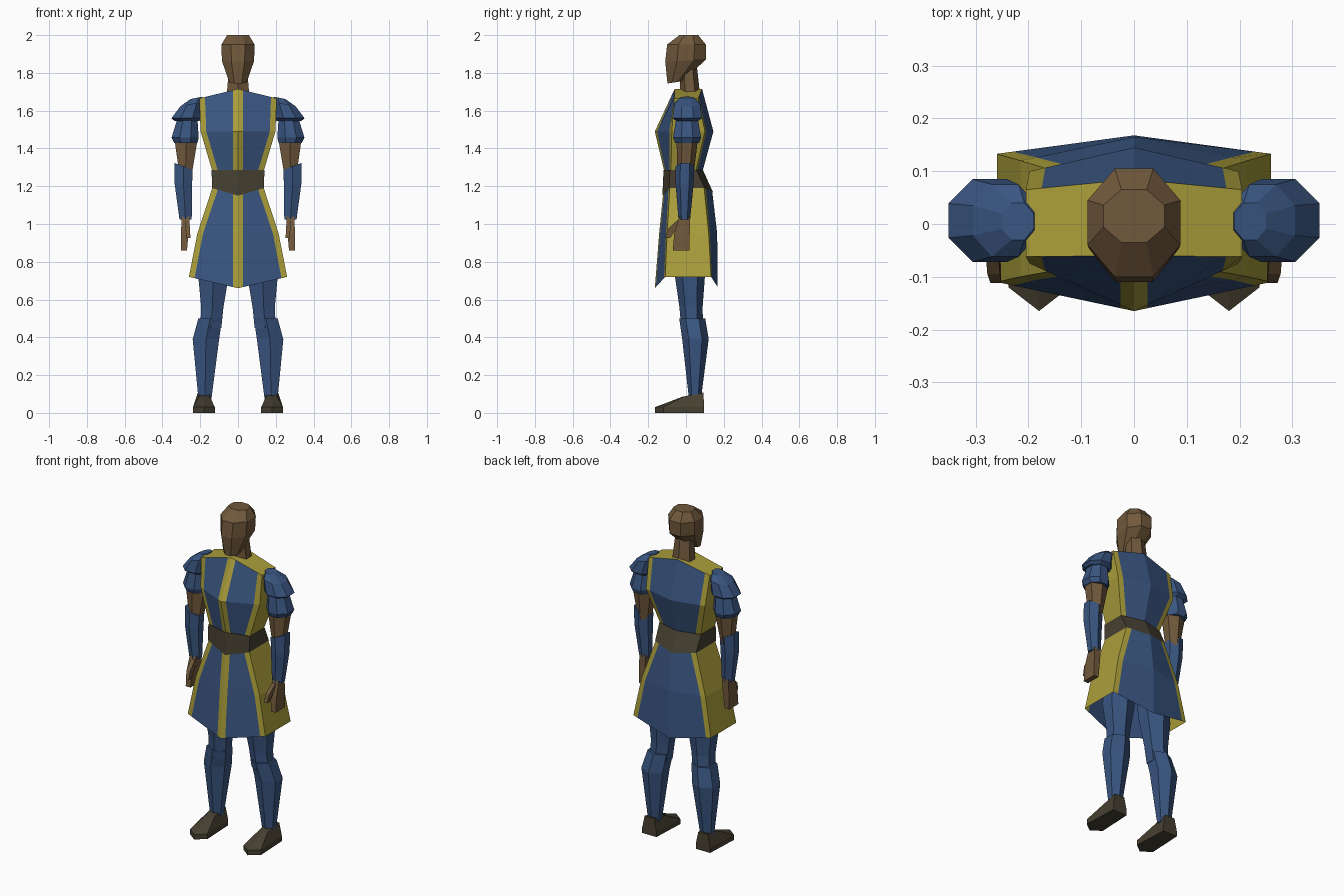
import bpy, bmesh, math

if "Cube" in bpy.data.objects:
    bpy.data.objects.remove(bpy.data.objects["Cube"])


def material(name, rgb):
    m = bpy.data.materials.new(name)
    m.diffuse_color = (*rgb, 1)
    m.use_nodes = True
    m.node_tree.nodes["Principled BSDF"].inputs["Base Color"].default_value = m.diffuse_color
    return m


BLUE = material("blue cloth", (0.042, 0.092, 0.22))
GOLD = material("gold trim", (0.40, 0.34, 0.043))
SKIN = material("brown skin", (0.165, 0.10, 0.045))
DARK = material("dark leather", (0.062, 0.051, 0.031))


def finish(bm, name, mats):
    mesh = bpy.data.meshes.new(name)
    bm.to_mesh(mesh)
    bm.free()
    for m in mats:
        mesh.materials.append(m)
    obj = bpy.data.objects.new(name, mesh)
    bpy.context.collection.objects.link(obj)
    return obj


def loft(name, mat, n, rows, side=1):
    """Closed n-sided loft; row = x0, x1, y0, y1, z, tilt in x, tilt in y."""
    bm = bmesh.new()
    angles = [2 * math.pi * (i + 0.5) / n for i in range(n)]
    cm = max(abs(math.cos(a)) for a in angles)
    sm = max(abs(math.sin(a)) for a in angles)
    rings = []
    for row in rows:
        x0, x1, y0, y1, z, tx, ty = (tuple(row) + (0, 0))[:7]
        ring = []
        for a in angles:
            c, s = math.cos(a) / cm, math.sin(a) / sm
            ring.append(bm.verts.new((side * ((x0 + x1) / 2 + c * (x1 - x0) / 2),
                                      (y0 + y1) / 2 + s * (y1 - y0) / 2,
                                      z + tx * c + ty * s)))
        rings.append(ring)
    for a, b in zip(rings, rings[1:]):
        for i in range(n):
            j = (i + 1) % n
            bm.faces.new((a[i], a[j], b[j], b[i]))
    bm.faces.new(rings[0])
    bm.faces.new(rings[-1])
    bmesh.ops.recalc_face_normals(bm, faces=bm.faces)
    return finish(bm, name, [mat])


def garment(name, mats, rows, cap=False):
    """Six-cornered shell with a front stripe and edge stripes, bottom to top.
    row = corner x, corner z, front z, back z, front y, front corner y,
    back corner y, back y"""
    bm = bmesh.new()
    rings = []
    for x, z, fz, bz, fy, cfy, cby, by in rows:
        def front(px):
            t = px / x
            return (px, fy + (cfy - fy) * t, fz + (z - fz) * t)

        def back(px):
            t = px / x
            return (px, by + (cby - by) * t, bz + (z - bz) * t)
        half = [front(0), front(0.026), front(x - 0.03), front(x),
                back(x), back(x - 0.03), back(0)]
        pts = half + [(-p[0], p[1], p[2]) for p in half[5:0:-1]]
        rings.append([bm.verts.new(p) for p in pts])
    colours = [1, 0, 1, 1, 1, 0]
    colours += colours[::-1]
    for a, b in zip(rings, rings[1:]):
        for i in range(12):
            j = (i + 1) % 12
            bm.faces.new((a[i], a[j], b[j], b[i])).material_index = colours[i]
    if cap:
        t = rings[-1]
        for ids in ((2, 3, 4, 5), (0, 1, 2, 5, 6), (0, 6, 7, 10, 11), (7, 8, 9, 10)):
            bm.faces.new([t[i] for i in ids]).material_index = 1
    return finish(bm, name, mats)


# Head and neck
loft("head", SKIN, 8, [
    (-0.045, 0.045, -0.098, -0.02, 1.75, 0, 0.006),
    (-0.085, 0.085, -0.11, 0.105, 1.865, 0, 0.005),
    (-0.088, 0.088, -0.10, 0.105, 1.95),
    (-0.058, 0.058, -0.035, 0.065, 2.0)])
loft("neck", SKIN, 6, [
    (-0.06, 0.06, -0.03, 0.075, 1.68),
    (-0.045, 0.045, -0.035, 0.055, 1.86)])

# Tunic, belt and skirt
garment("tunic_top", [BLUE, GOLD], [
    (0.133, 1.27, 1.27, 1.27, -0.113, -0.08, 0.05, 0.085),
    (0.198, 1.49, 1.49, 1.49, -0.165, -0.075, 0.10, 0.145),
    (0.205, 1.665, 1.715, 1.715, -0.06, -0.062, 0.065, 0.085)], cap=True)
garment("belt", [DARK, DARK], [
    (0.137, 1.19, 1.15, 1.17, -0.125, -0.09, 0.10, 0.142),
    (0.140, 1.285, 1.285, 1.285, -0.119, -0.085, 0.055, 0.09)], cap=True)
garment("tunic_skirt", [BLUE, GOLD], [
    (0.26, 0.72, 0.66, 0.665, -0.165, -0.11, 0.133, 0.168),
    (0.215, 0.95, 0.95, 0.95, -0.142, -0.10, 0.12, 0.165),
    (0.133, 1.20, 1.17, 1.18, -0.12, -0.085, 0.095, 0.138)])


def foot(name, side):
    """Pointed shoe: sole outline, low rim and a narrower ankle top."""
    bm = bmesh.new()
    plan = [(0.18, -0.165), (0.238, -0.12), (0.228, 0.095), (0.132, 0.095), (0.122, -0.12)]
    top = [(0.178, -0.02, 0.085), (0.205, -0.01, 0.087), (0.212, 0.093, 0.108),
           (0.148, 0.093, 0.108), (0.15, -0.01, 0.087)]
    rings = [[bm.verts.new((side * x, y, z)) for x, y in plan] for z in (0, 0.03)]
    rings.append([bm.verts.new((side * x, y, z)) for x, y, z in top])
    for a, b in zip(rings, rings[1:]):
        for i in range(5):
            j = (i + 1) % 5
            bm.faces.new((a[i], a[j], b[j], b[i]))
    bm.faces.new(rings[0])
    bm.faces.new(rings[2])
    bmesh.ops.recalc_face_normals(bm, faces=bm.faces)
    finish(bm, name, [DARK])


for side, tag in ((1, "left"), (-1, "right")):
    # Legs
    loft(tag + "_thigh", BLUE, 6, [
        (0.088, 0.20, -0.025, 0.09, 0.45),
        (0.077, 0.195, -0.035, 0.088, 0.56),
        (0.05, 0.21, -0.058, 0.10, 0.72),
        (0.02, 0.19, -0.07, 0.11, 0.98)], side)
    loft(tag + "_lower_leg", BLUE, 6, [
        (0.14, 0.21, 0.015, 0.08, 0.08),
        (0.10, 0.24, -0.02, 0.12, 0.39),
        (0.084, 0.21, -0.036, 0.102, 0.50)], side)
    foot(tag + "_shoe", side)

    # Shoulder plate and sleeve
    loft(tag + "_shoulder_plate", BLUE, 8, [
        (0.205, 0.335, -0.05, 0.065, 1.545),
        (0.195, 0.352, -0.072, 0.085, 1.56),
        (0.183, 0.305, -0.062, 0.075, 1.635, -0.012),
        (0.19, 0.25, -0.03, 0.04, 1.668, -0.006)], side)
    loft(tag + "_sleeve", BLUE, 8, [
        (0.215, 0.338, -0.058, 0.07, 1.43),
        (0.208, 0.352, -0.068, 0.08, 1.457),
        (0.215, 0.32, -0.052, 0.062, 1.56)], side)

    # Bare arm, bracer, hand and thumb
    loft(tag + "_upper_arm", SKIN, 6, [
        (0.245, 0.31, -0.045, 0.04, 1.26),
        (0.215, 0.335, -0.05, 0.062, 1.44)], side)
    loft(tag + "_bracer", BLUE, 6, [
        (0.245, 0.31, -0.04, 0.022, 1.025),
        (0.243, 0.335, -0.055, 0.04, 1.21),
        (0.24, 0.335, -0.055, 0.045, 1.305, 0.018)], side)
    loft(tag + "_hand", SKIN, 4, [
        (0.27, 0.302, -0.07, 0.018, 0.86),
        (0.262, 0.302, -0.062, 0.02, 0.95),
        (0.255, 0.298, -0.035, 0.02, 1.04)], side)
    loft(tag + "_thumb", SKIN, 4, [
        (0.252, 0.272, -0.112, -0.085, 0.925),
        (0.254, 0.278, -0.095, -0.05, 0.975),
        (0.258, 0.282, -0.045, -0.01, 1.02)], side)
